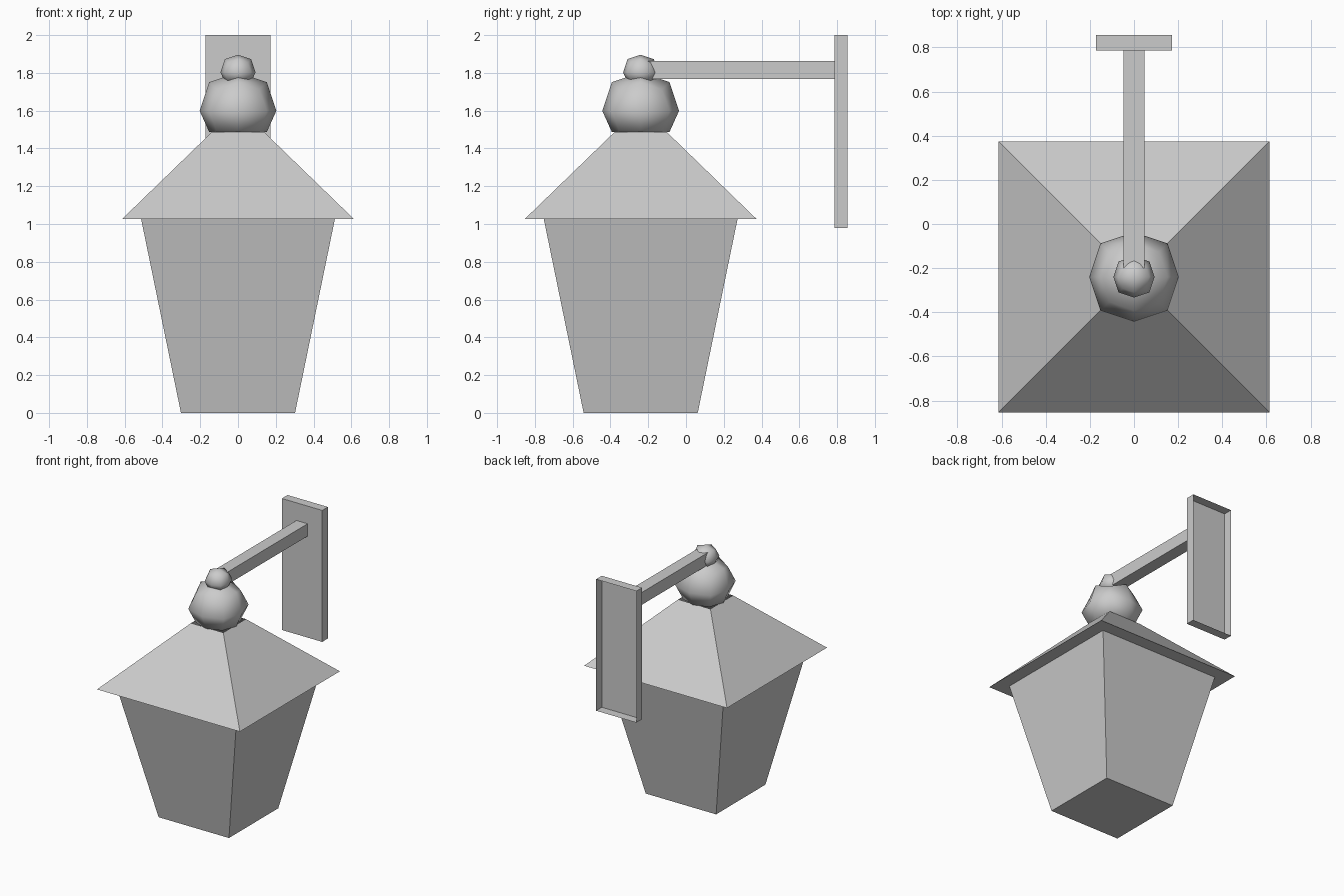
import bpy, bmesh
from mathutils import Vector

if "Cube" in bpy.data.objects:
    bpy.data.objects.remove(bpy.data.objects["Cube"])

CY = -0.24  # lantern axis


def finish(bm, name, smooth=False):
    bmesh.ops.recalc_face_normals(bm, faces=bm.faces[:])
    me = bpy.data.meshes.new(name)
    bm.to_mesh(me)
    bm.free()
    for p in me.polygons:
        p.use_smooth = smooth
    ob = bpy.data.objects.new(name, me)
    bpy.context.collection.objects.link(ob)
    return ob


def square_loft(name, profile, cap_bottom=True, cap_top=False):
    """Stack of square rings given as (half width, z)."""
    bm = bmesh.new()
    rings = [[bm.verts.new((sx * h, CY + sy * h, z))
              for sx, sy in ((-1, -1), (1, -1), (1, 1), (-1, 1))]
             for h, z in profile]
    for a, b in zip(rings, rings[1:]):
        for i in range(4):
            j = (i + 1) % 4
            bm.faces.new((a[i], a[j], b[j], b[i]))
    if cap_bottom:
        bm.faces.new(rings[0][::-1])
    if cap_top:
        bm.faces.new(rings[-1])
    return finish(bm, name)


def box(name, lo, hi, open_back=False):
    lo, hi = Vector(lo), Vector(hi)
    bm = bmesh.new()
    bmesh.ops.create_cube(bm, size=1)
    for v in bm.verts:
        v.co = Vector([(lo[i] + hi[i]) / 2 + v.co[i] * (hi[i] - lo[i]) for i in range(3)])
    bmesh.ops.recalc_face_normals(bm, faces=bm.faces[:])
    if open_back:
        back = [f for f in bm.faces if f.calc_center_median().y > hi.y - 1e-4]
        bmesh.ops.delete(bm, geom=back, context='FACES_ONLY')
    return finish(bm, name)


def ball(name, r, z):
    """Rounded 24-quad cube with a flattened underside."""
    bm = bmesh.new()
    bmesh.ops.create_cube(bm, size=2)
    bmesh.ops.subdivide_edges(bm, edges=bm.edges[:], cuts=1, use_grid_fill=True)
    for v in bm.verts:
        n = sum(abs(c) > 0.5 for c in v.co)
        co = v.co * (1.0, 0.75, 5 / 9)[n - 1]
        co.z = max(co.z, -5 / 9)
        v.co = co * r + Vector((0, CY, z))
    return finish(bm, name, smooth=True)


# Lantern body flaring up to the eaves, then the sloping roof
square_loft("lantern_body_and_roof",
            [(0.302, 0), (0.513, 1.027), (0.613, 1.027), (0.138, 1.487)])

# Finial balls on top
ball("large_finial", 0.203, 1.599)
ball("small_finial", 0.093, 1.803)

# Bracket arm and wall plate (hollow at the back)
box("bracket_arm", (-0.048, -0.20, 1.767), (0.048, 0.785, 1.863))
box("wall_plate", (-0.173, 0.785, 0.98), (0.173, 0.855, 2.0), open_back=True)
